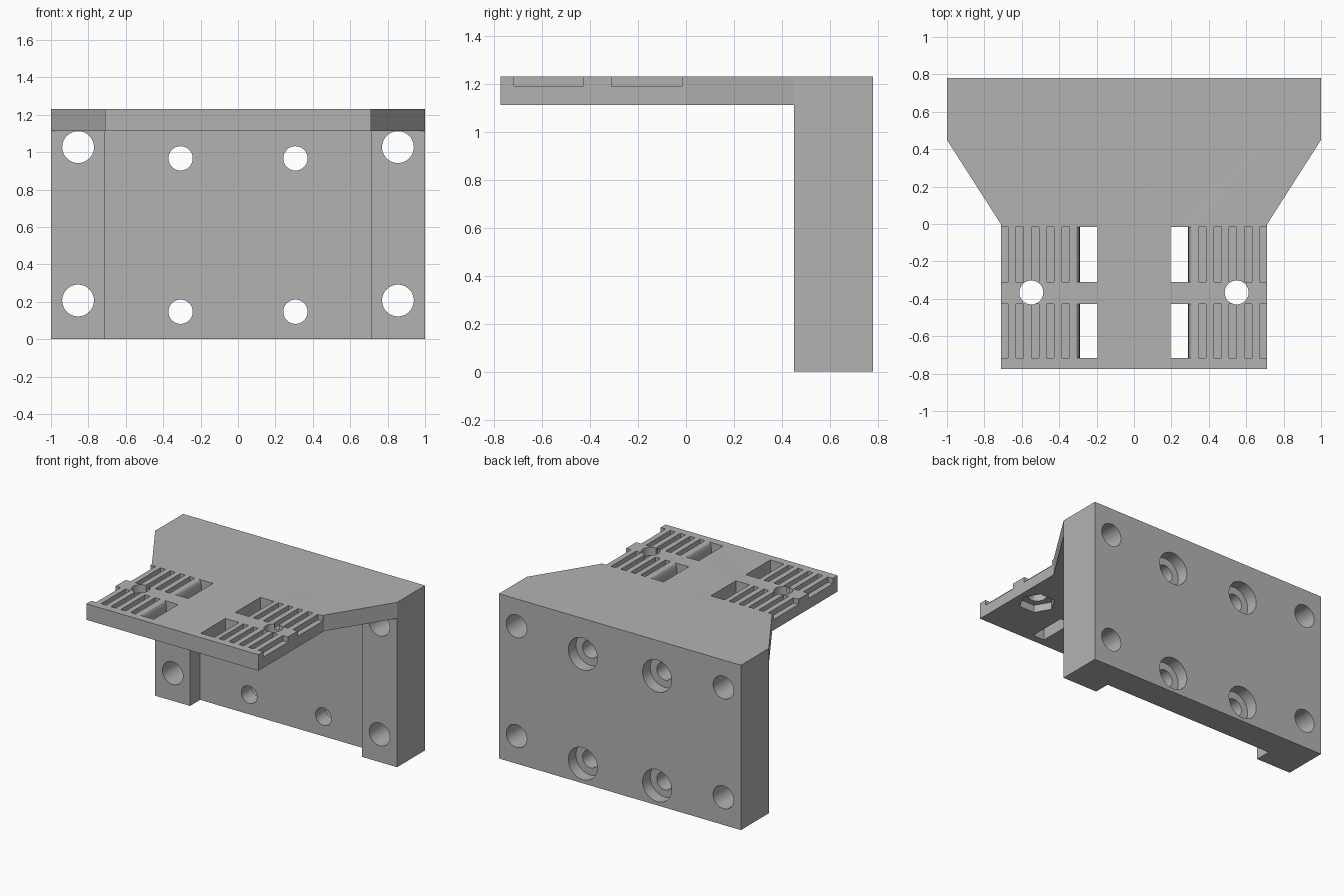
import bpy
import bmesh
from math import sin, cos, pi
from mathutils import Vector

cube = bpy.data.objects.get("Cube")
if cube:
    bpy.data.objects.remove(cube, do_unlink=True)

BACK, FRONT, LEG_FRONT, WEB_FRONT = 0.78, -0.775, 0.45, 0.57
TOP, UNDER = 1.232, 1.112
HALF, TONGUE = 1.0, 0.712

grey = bpy.data.materials.new("plain grey")
grey.use_nodes = True
colour = (0.45, 0.45, 0.45, 1)
grey.diffuse_color = colour
grey.node_tree.nodes["Principled BSDF"].inputs["Base Color"].default_value = colour


def prism(bm, outline, axis, lo, hi):
    """Extrude a 2D outline along y (outline in xz) or z (outline in xy)."""
    def place(p, h):
        return Vector((p[0], h, p[1])) if axis == "y" else Vector((p[0], p[1], h))
    a = [bm.verts.new(place(p, lo)) for p in outline]
    b = [bm.verts.new(place(p, hi)) for p in outline]
    faces = [bm.faces.new(a), bm.faces.new(b[::-1])]
    n = len(a)
    for i in range(n):
        j = (i + 1) % n
        faces.append(bm.faces.new((a[j], a[i], b[i], b[j])))
    bmesh.ops.recalc_face_normals(bm, faces=faces)


def rect(x0, x1, y0, y1):
    return [(x0, y0), (x1, y0), (x1, y1), (x0, y1)]


def ring(cx, cy, r, n=40):
    return [(cx + r * cos(2 * pi * i / n), cy + r * sin(2 * pi * i / n)) for i in range(n)]


def both_sides(outline):
    return outline, [(-x, y) for x, y in outline]


def make(name, bm):
    me = bpy.data.meshes.new(name)
    bm.to_mesh(me)
    bm.free()
    me.materials.append(grey)
    ob = bpy.data.objects.new(name, me)
    bpy.context.collection.objects.link(ob)
    return ob


def combine(target, other, operation):
    other.hide_render = True
    mod = target.modifiers.new(other.name, "BOOLEAN")
    mod.operation, mod.solver, mod.object = operation, "EXACT", other
    bpy.context.view_layer.objects.active = target
    bpy.ops.object.modifier_apply(modifier=mod.name)
    bpy.data.objects.remove(other, do_unlink=True)


# Top plate: wide at the back, tapering to a tongue
bm = bmesh.new()
right = [(HALF, BACK), (HALF, LEG_FRONT), (TONGUE, 0), (TONGUE, FRONT)]
prism(bm, right + [(-x, y) for x, y in reversed(right)], "z", UNDER, TOP)
bracket = make("carriage_bracket", bm)

# Upright back wall with a thicker leg at each end
bm = bmesh.new()
right = [(HALF, BACK), (HALF, LEG_FRONT), (TONGUE, LEG_FRONT), (TONGUE, WEB_FRONT)]
prism(bm, right + [(-x, y) for x, y in reversed(right)], "z", 0, UNDER)
combine(bracket, make("back_wall", bm), "UNION")

# Belt grooves, rounded belt windows and wall holes
bm = bmesh.new()
arc = [(0.31 - 0.02 * cos(t * pi / 16), 1.152 + 0.08 * sin(t * pi / 16)) for t in range(9)]
window = [(0.195, 1.0), (0.29, 1.0)] + arc + [(0.31, 1.3), (0.195, 1.3)]
for y0, y1 in ((-0.31, -0.015), (-0.717, -0.428)):
    for outline in both_sides(window):
        prism(bm, outline, "y", y0, y1)
    for i in range(5):
        x0 = 0.671 - 0.0815 * i
        x1 = x0 + (0.041 if i else 0.1)
        for outline in both_sides(rect(x0, x1, y0, y1)):
            prism(bm, outline, "z", 1.192, 1.3)
for x, r, heights in ((0.855, 0.085, (0.207, 1.027)), (0.307, 0.065, (0.147, 0.967))):
    for z in heights:
        for outline in both_sides(ring(x, z, r)):
            prism(bm, outline, "y", 0.3, 0.9)
combine(bracket, make("groove_cutter", bm), "DIFFERENCE")

# Clamp screw holes in the tongue, counterbores in the back
bm = bmesh.new()
for outline in both_sides(ring(0.549, -0.366, 0.064)):
    prism(bm, outline, "z", 1.0, 1.3)
for z in (0.147, 0.967):
    for outline in both_sides(ring(0.307, z, 0.12)):
        prism(bm, outline, "y", BACK - 0.09, 0.9)
combine(bracket, make("screw_cutter", bm), "DIFFERENCE")

# Hexagonal nut pockets under the tongue
bm = bmesh.new()
for outline in both_sides(ring(0.549, -0.366, 0.125, 6)):
    prism(bm, outline, "z", 1.0, UNDER + 0.055)
combine(bracket, make("nut_cutter", bm), "DIFFERENCE")

# Smooth bores, crisp edges
bracket.select_set(True)
bpy.context.view_layer.objects.active = bracket
bpy.ops.object.shade_smooth_by_angle(angle=pi / 6)
